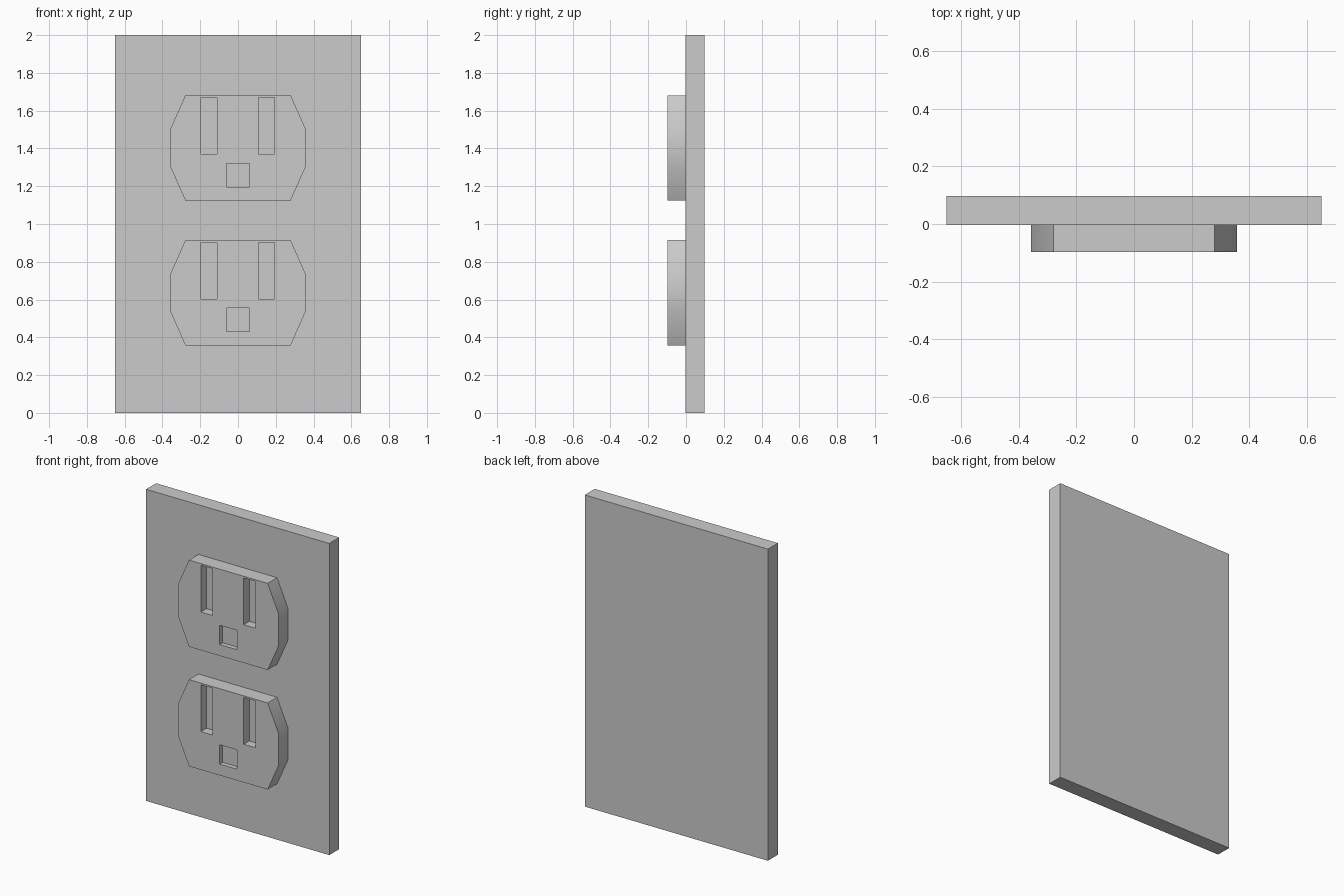
import bpy, bmesh, math
from mathutils import Matrix

if "Cube" in bpy.data.objects:
    bpy.data.objects.remove(bpy.data.objects["Cube"])

BACK, FACE, FRONT = 0.098, -0.003, -0.098   # y of wall side, plate face, socket face


def make_object(name, bm):
    bmesh.ops.recalc_face_normals(bm, faces=bm.faces)
    mesh = bpy.data.meshes.new(name)
    bm.to_mesh(mesh)
    bm.free()
    obj = bpy.data.objects.new(name, mesh)
    bpy.context.collection.objects.link(obj)
    return obj


def add_box(bm, x0, x1, y0, y1, z0, z1):
    centre = Matrix.Translation(((x0 + x1) / 2, (y0 + y1) / 2, (z0 + z1) / 2))
    size = Matrix.Diagonal((x1 - x0, y1 - y0, z1 - z0, 1))
    bmesh.ops.create_cube(bm, size=1, matrix=centre @ size)


def make_receptacle(name, z):
    # Raised eight-sided body
    quarter = [(0.357, 0.102), (0.279, 0.278)]
    right = [(x, -h) for x, h in reversed(quarter)] + quarter
    outline = right + [(-x, h) for x, h in reversed(right)]
    bm = bmesh.new()
    face = bm.faces.new([bm.verts.new((x, FACE, z + h)) for x, h in outline])
    new = bmesh.ops.extrude_face_region(bm, geom=[face], use_keep_orig=True)["geom"]
    bmesh.ops.translate(bm, vec=(0, FRONT - FACE, 0),
                        verts=[v for v in new if isinstance(v, bmesh.types.BMVert)])
    body = make_object(name, bm)
    bpy.context.view_layer.objects.active = body
    body.select_set(True)
    bpy.ops.object.shade_smooth_by_angle(angle=math.radians(30))
    body.select_set(False)

    # Two blade slots and a shallower ground hole
    bm = bmesh.new()
    for x in (-0.153, 0.151):
        add_box(bm, x - 0.042, x + 0.042, FRONT - 0.05, FRONT + 0.057, z - 0.033, z + 0.267)
    add_box(bm, -0.061, 0.061, FRONT - 0.05, FRONT + 0.03, z - 0.206, z - 0.082)
    cutter = make_object(name + "_slot_cutter", bm)
    cutter.hide_render = True
    cutter.hide_set(True)
    cut = body.modifiers.new("slots", "BOOLEAN")
    cut.operation = "DIFFERENCE"
    cut.solver = "EXACT"
    cut.object = cutter


# Wall plate
bm = bmesh.new()
add_box(bm, -0.65, 0.65, FACE, BACK, 0, 2)
make_object("wall_plate", bm)

# Sockets
make_receptacle("upper_receptacle", 1.403)
make_receptacle("lower_receptacle", 0.636)
